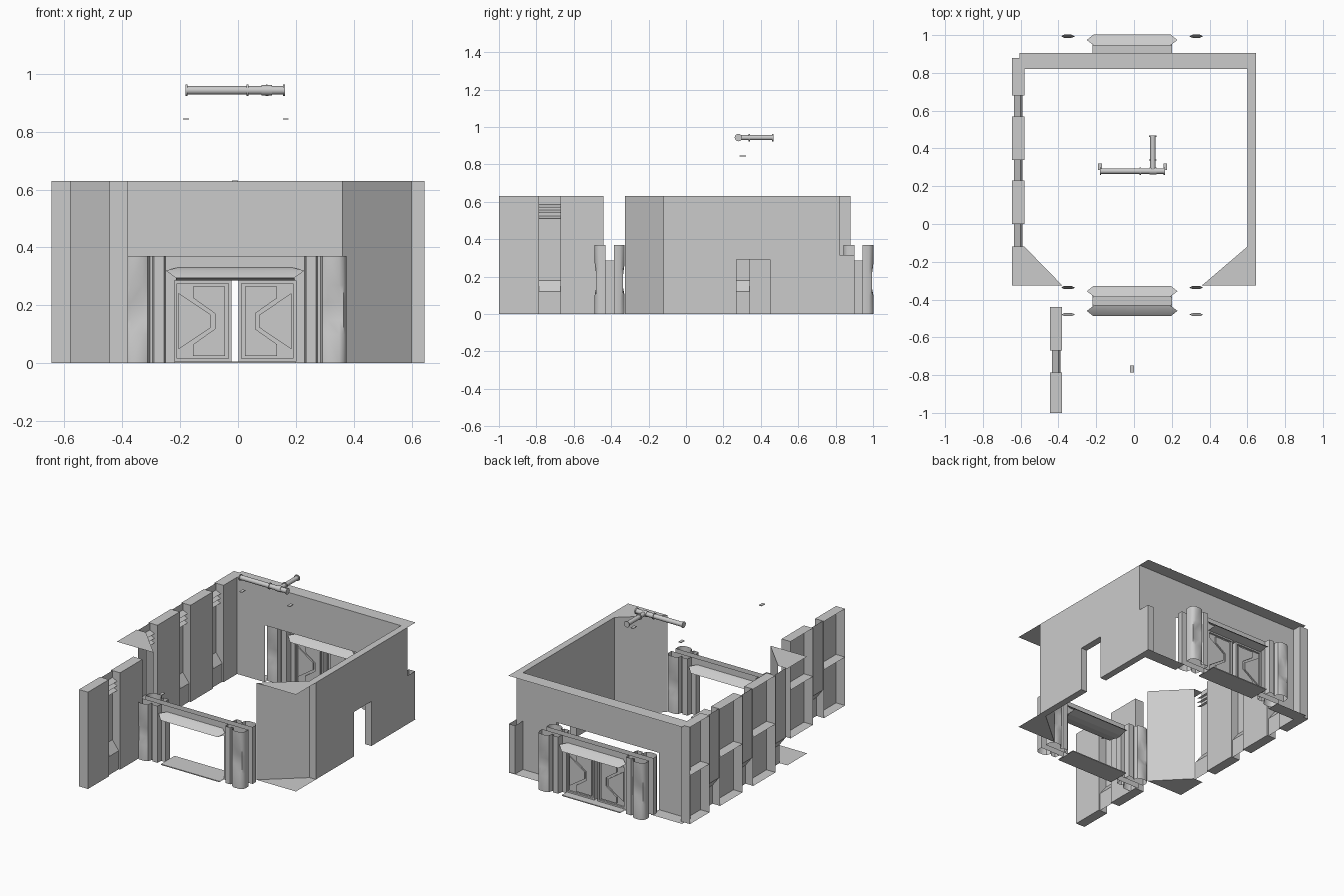
import bpy, bmesh, math
from mathutils import Matrix

if "Cube" in bpy.data.objects:
    bpy.data.objects.remove(bpy.data.objects["Cube"])

H, MID = 0.63, 0.315


def mesh(name, verts, faces, loc=(0, 0, 0), mirror=None, smooth=False):
    me = bpy.data.meshes.new(name)
    me.from_pydata(verts, [], faces)
    ob = bpy.data.objects.new(name, me)
    ob.location = loc
    bpy.context.collection.objects.link(ob)
    if mirror:
        m = ob.modifiers.new("mirror", 'MIRROR')
        m.use_axis = mirror
    if smooth:
        bpy.ops.object.select_all(action='DESELECT')
        ob.select_set(True)
        bpy.context.view_layer.objects.active = ob
        bpy.ops.object.shade_smooth_by_angle(angle=math.radians(35))
    return ob


def polys(name, plist, **kw):
    v, f = [], []
    for p in plist:
        f.append(list(range(len(v), len(v) + len(p))))
        v += p
    return mesh(name, v, f, **kw)


# axis-aligned rectangles at a fixed x, y or z
def rx(x, y0, y1, z0, z1):
    return [(x, y0, z0), (x, y1, z0), (x, y1, z1), (x, y0, z1)]


def ry(y, x0, x1, z0, z1):
    return [(x0, y, z0), (x1, y, z0), (x1, y, z1), (x0, y, z1)]


def rz(z, x0, x1, y0, y1):
    return [(x0, y0, z), (x1, y0, z), (x1, y1, z), (x0, y1, z)]


def prism(name, outline, y0, y1, **kw):
    """Extrude an (x, z) outline along y."""
    n = len(outline)
    v = [(x, y0, z) for x, z in outline] + [(x, y1, z) for x, z in outline]
    f = [list(range(n)), list(range(2 * n - 1, n - 1, -1))]
    f += [(i, n + i, n + (i + 1) % n, (i + 1) % n) for i in range(n)]
    return mesh(name, v, f, **kw)


def box(name, x0, x1, y0, y1, z0, z1, **kw):
    return prism(name, [(x0, z0), (x0, z1), (x1, z1), (x1, z0)], y0, y1, **kw)


def loft(name, rows, **kw):
    n = len(rows[0])
    v = [p for r in rows for p in r]
    f = [(j * n + i, j * n + i + 1, (j + 1) * n + i + 1, (j + 1) * n + i)
         for j in range(len(rows) - 1) for i in range(n - 1)]
    return mesh(name, v, f, **kw)


# Back wall with gate opening, flat cap and base strips
polys("back_wall", [
    ry(0.82, -0.605, -0.38, 0, H), ry(0.82, 0.36, 0.645, 0, H),
    ry(0.82, -0.38, 0.36, 0.37, H),
    rz(H, -0.605, 0.645, 0.82, 0.905),
    rz(0, -0.605, -0.38, 0.82, 0.905), rz(0, 0.36, 0.645, 0.82, 0.905)])

# Right wall: upper part plain, lower part longer with a doorway
polys("right_wall_upper", [
    rx(0.60, -0.12, 0.82, MID, H), rx(0.645, -0.12, 0.82, MID, H),
    ry(-0.12, 0.60, 0.645, MID, H), rz(H, 0.60, 0.645, -0.12, 0.82)])
lower = []
for x in (0.60, 0.645):
    lower.append([(x, -0.12, 0), (x, 0.27, 0), (x, 0.27, 0.29), (x, 0.45, 0.29),
                  (x, 0.45, 0), (x, 0.90, 0), (x, 0.90, MID), (x, -0.12, MID)])
lower += [ry(y, 0.60, 0.645, 0, z) for y, z in
          ((-0.12, MID), (0.27, 0.29), (0.45, 0.29), (0.90, MID))]
lower += [rz(0.29, 0.60, 0.645, 0.27, 0.45), rz(0, 0.60, 0.645, -0.12, 0.27),
          rz(0, 0.60, 0.645, 0.45, 0.90)]
polys("right_wall_lower", lower)

# Diagonal front corners: angled wall with cap and base plates
for name, a, b, edge in (("left_corner", -0.58, -0.38, -0.645),
                         ("right_corner", 0.60, 0.36, 0.645)):
    plan = [(a, -0.12), (b, -0.325), (edge, -0.325), (edge, -0.12)]
    polys(name, [[(a, -0.12, 0), (b, -0.325, 0), (b, -0.325, H), (a, -0.12, H)]]
          + [[(x, y, z) for x, y in plan] for z in (0, H)])


# Panelled walls, open at the back: panels with shelves, niches with a sloped ledge
def panelled_wall(name, xi, panels, niches):
    p = []
    for y0, y1 in panels:
        p += [rx(xi, y0, y1, 0, MID), rx(xi, y0, y1, MID, H)]
        p += [rz(z, xi - 0.065, xi, y0, y1) for z in (0, MID, H)]
        p += [ry(y, xi - 0.065, xi, 0, H) for y in (y0, y1)]
    prof = [(xi - 0.01, 0), (xi - 0.01, 0.12), (xi - 0.055, 0.18), (xi - 0.055, H)]
    for y0, y1 in niches:
        for (xa, za), (xb, zb) in zip(prof, prof[1:]):
            p.append([(xa, y0, za), (xa, y1, za), (xb, y1, zb), (xb, y0, zb)])
        for i in range(3):
            z = 0.51 + i * 0.03
            p.append([(xi - 0.055, y0, z + 0.015), (xi - 0.055, y1, z + 0.015),
                      (xi - 0.02, y1, z), (xi - 0.02, y0, z)])
    polys(name, p)


panelled_wall("left_wall", -0.58, [(0, 0.23), (0.34, 0.57), (0.68, 0.88)],
              [(-0.12, 0), (0.23, 0.34), (0.57, 0.68)])
panelled_wall("entry_wall", -0.38, [(-1.0, -0.785), (-0.67, -0.44)], [(-0.785, -0.67)])


# Double-sided gate: built as a quarter and mirrored in x and y
def gate(name, yc):
    kw = dict(loc=(-0.01, yc, 0), mirror=(True, True, False))
    polys(name + "_plate", [
        ry(-0.022, 0.21, 0.385, 0, 0.37), ry(-0.022, 0, 0.21, 0.285, 0.37),
        rx(0.21, -0.022, 0, 0, 0.285), rz(0.285, 0, 0.21, -0.022, 0),
        rz(0.006, 0, 0.21, -0.07, 0), ry(-0.07, 0, 0.21, 0, 0.006),
        rz(0, 0, 0.21, -0.07, 0)], **kw)
    plan = [(0.385, 0.022), (0.385, 0.055), (0.375, 0.072), (0.36, 0.08), (0.32, 0.08),
            (0.302, 0.07), (0.295, 0.045), (0.285, 0.045), (0.28, 0.058),
            (0.245, 0.058), (0.24, 0.022)]
    rows = []
    for z, dent in ((0, 0), (0.10, 0), (0.15, 1), (0.21, 1), (0.27, 0), (0.37, 0)):
        rows.append([(x, -d + (0.016 * dent if i in (3, 4) else 0), z)
                     for i, (x, d) in enumerate(plan)])
    loft(name + "_pillars", rows, smooth=True, **kw)
    head = [(0.022, 0.33, 0.20), (0.052, 0.32, 0.24), (0.08, 0.295, 0.205), (0.022, 0.285, 0.205)]
    loft(name + "_header", [[(0, -d, z), (w, -d, z)] for d, z, w in head], smooth=True, **kw)


gate("front_gate", -0.408)
gate("back_gate", 0.922)

# Sliding doors in the back gate: slab, rim and raised panels
kw = dict(loc=(-0.01, 0.922, 0), mirror=(True, False, False))
box("door_slab", 0.012, 0.21, -0.006, 0.006, 0.006, 0.285, **kw)
for i, (x0, x1, z0, z1) in enumerate(((0.012, 0.022, 0.006, 0.285), (0.20, 0.21, 0.006, 0.285),
                                      (0.022, 0.20, 0.006, 0.016), (0.022, 0.20, 0.275, 0.285))):
    box("door_rim_%d" % i, x0, x1, -0.018, 0.018, z0, z1, **kw)
prism("door_inner_panel", [(0.035, 0.265), (0.145, 0.265), (0.145, 0.225), (0.07, 0.172),
                           (0.07, 0.118), (0.145, 0.065), (0.145, 0.025), (0.035, 0.025)],
      -0.014, 0.014, **kw)
prism("door_outer_panel", [(0.195, 0.242), (0.085, 0.168), (0.085, 0.122), (0.195, 0.048)],
      -0.014, 0.014, **kw)


# Overhead pipe with flanges and a side branch
def pipe(name, start, axis, length, r, sides=12):
    bm = bmesh.new()
    bmesh.ops.create_cone(bm, cap_ends=True, segments=sides, radius1=r, radius2=r, depth=length)
    rot = Matrix.Rotation(math.pi / 2, 4, 'Y' if axis == 'x' else 'X')
    off = (length / 2, 0, 0) if axis == 'x' else (0, length / 2, 0)
    bm.transform(Matrix.Translation(start) @ Matrix.Translation(off) @ rot)
    me = bpy.data.meshes.new(name)
    bm.to_mesh(me)
    bm.free()
    mesh_ob = bpy.data.objects.new(name, me)
    bpy.context.collection.objects.link(mesh_ob)
    bpy.ops.object.select_all(action='DESELECT')
    mesh_ob.select_set(True)
    bpy.context.view_layer.objects.active = mesh_ob
    bpy.ops.object.shade_smooth_by_angle(angle=math.radians(35))


pipe("main_pipe", (-0.178, 0.28, 0.943), 'x', 0.338, 0.015)
pipe("branch_pipe", (0.10, 0.28, 0.943), 'y', 0.185, 0.014)
pipe("pipe_joint", (0.082, 0.28, 0.943), 'x', 0.036, 0.018)
for i, x in enumerate((-0.181, 0.03, 0.156)):
    pipe("main_flange_%d" % i, (x, 0.28, 0.943), 'x', 0.007, 0.02)
for i, y in enumerate((0.335, 0.461)):
    pipe("branch_flange_%d" % i, (0.10, y, 0.943), 'y', 0.007, 0.02)

# Small loose pads
for i, x in enumerate((-0.18, 0.165)):
    box("ceiling_pad_%d" % i, x - 0.01, x + 0.01, 0.285, 0.32, 0.842, 0.846)
box("entry_pad", -0.02, 0.0, -0.785, -0.75, 0.627, 0.631)
